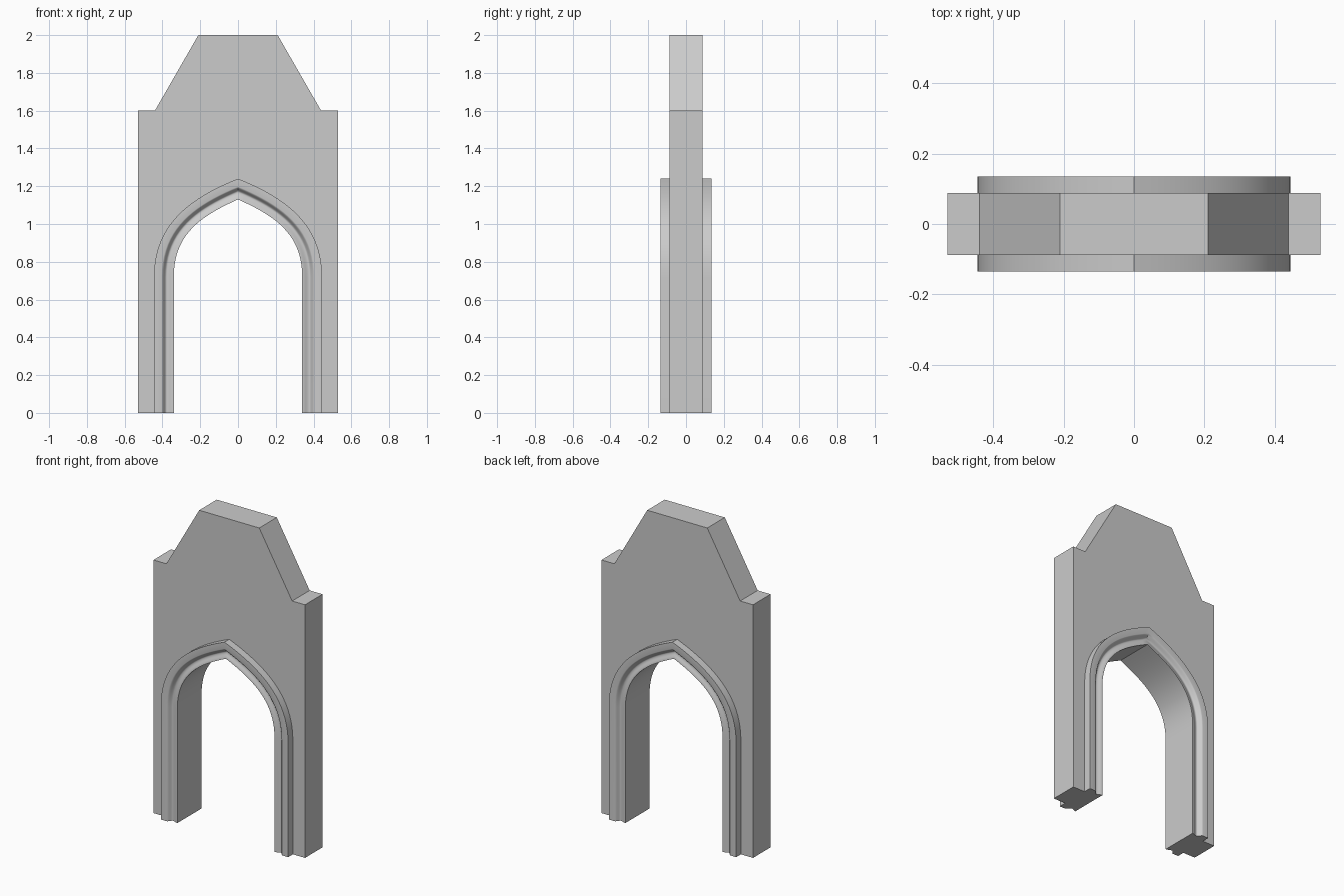
import bpy, bmesh, math
from mathutils import Vector

cube = bpy.data.objects.get("Cube")
if cube:
    bpy.data.objects.remove(cube, do_unlink=True)

WALL, TRIM = 0.0875, 0.135   # half depths
STEPS = 20

stone = bpy.data.materials.new("grey stone")
stone.use_nodes = True
GREY = (0.6, 0.6, 0.6, 1)
stone.diffuse_color = GREY
stone.node_tree.nodes["Principled BSDF"].inputs["Base Color"].default_value = GREY


def bezier(a, b, c, d, t):
    u = 1 - t
    return a * u**3 + b * 3 * u * u * t + c * 3 * u * t * t + d * t**3


def half_arch(inner):
    """Half of a pointed arch, from the ground to the apex."""
    if inner:
        pts = [(0.34, 0.72), (0.34, 0.95), (0.19, 1.045), (0, 1.13)]
    else:
        pts = [(0.445, 0.72), (0.445, 1.0), (0.25, 1.14), (0, 1.24)]
    ctrl = [Vector(p) for p in pts]
    return [Vector((ctrl[0].x, 0))] + [bezier(*ctrl, i / STEPS) for i in range(STEPS + 1)]


def full_arch(inner):
    half = half_arch(inner)
    return half + [Vector((-p.x, p.y)) for p in reversed(half[:-1])]


def finish(bm, name):
    bmesh.ops.recalc_face_normals(bm, faces=bm.faces)
    mesh = bpy.data.meshes.new(name)
    bm.to_mesh(mesh)
    bm.free()
    mesh.materials.append(stone)
    obj = bpy.data.objects.new(name, mesh)
    bpy.context.collection.objects.link(obj)
    bpy.ops.object.select_all(action='DESELECT')
    obj.select_set(True)
    bpy.context.view_layer.objects.active = obj
    bpy.ops.object.shade_smooth_by_angle(angle=math.radians(32))


inner_path, outer_path = full_arch(True), full_arch(False)

# Gabled wall slab with an arched opening
right_side = [(0.53, 0), (0.53, 1.6), (0.44, 1.6), (0.21, 2)]
outline = right_side + [(-x, z) for x, z in reversed(right_side)]
outline += [tuple(p) for p in reversed(outer_path)]
bm = bmesh.new()
face = bm.faces.new([bm.verts.new((x, -WALL, z)) for x, z in outline])
extruded = bmesh.ops.extrude_face_region(bm, geom=[face], use_keep_orig=True)
moved = [v for v in extruded["geom"] if isinstance(v, bmesh.types.BMVert)]
bmesh.ops.translate(bm, verts=moved, vec=(0, 2 * WALL, 0))
finish(bm, "gabled_wall")


# Moulded arch trim: a roll, a groove and a flat outer band on both faces
def ease(a, b, t):
    return a + (b - a) * (1 - math.cos(math.pi * t)) / 2


N = 8
profile = [(0.36 * i / N, ease(0.121, 0.109, i / N)) for i in range(N)]
profile += [(0.36 + 0.26 * i / N, ease(0.109, TRIM, i / N)) for i in range(N + 1)]
profile.append((1, TRIM))
section = profile + [(s, -y) for s, y in reversed(profile)]
bm = bmesh.new()
rings = []
for a, b in zip(inner_path, outer_path):
    ring = []
    for s, y in section:
        p = a.lerp(b, s)
        ring.append(bm.verts.new((p.x, y, p.y)))
    rings.append(ring)
for r, q in zip(rings, rings[1:]):
    for i in range(len(section)):
        j = (i + 1) % len(section)
        bm.faces.new((r[i], r[j], q[j], q[i]))
for end in (rings[0], rings[-1]):
    bm.faces.new(end)
finish(bm, "arch_trim")
